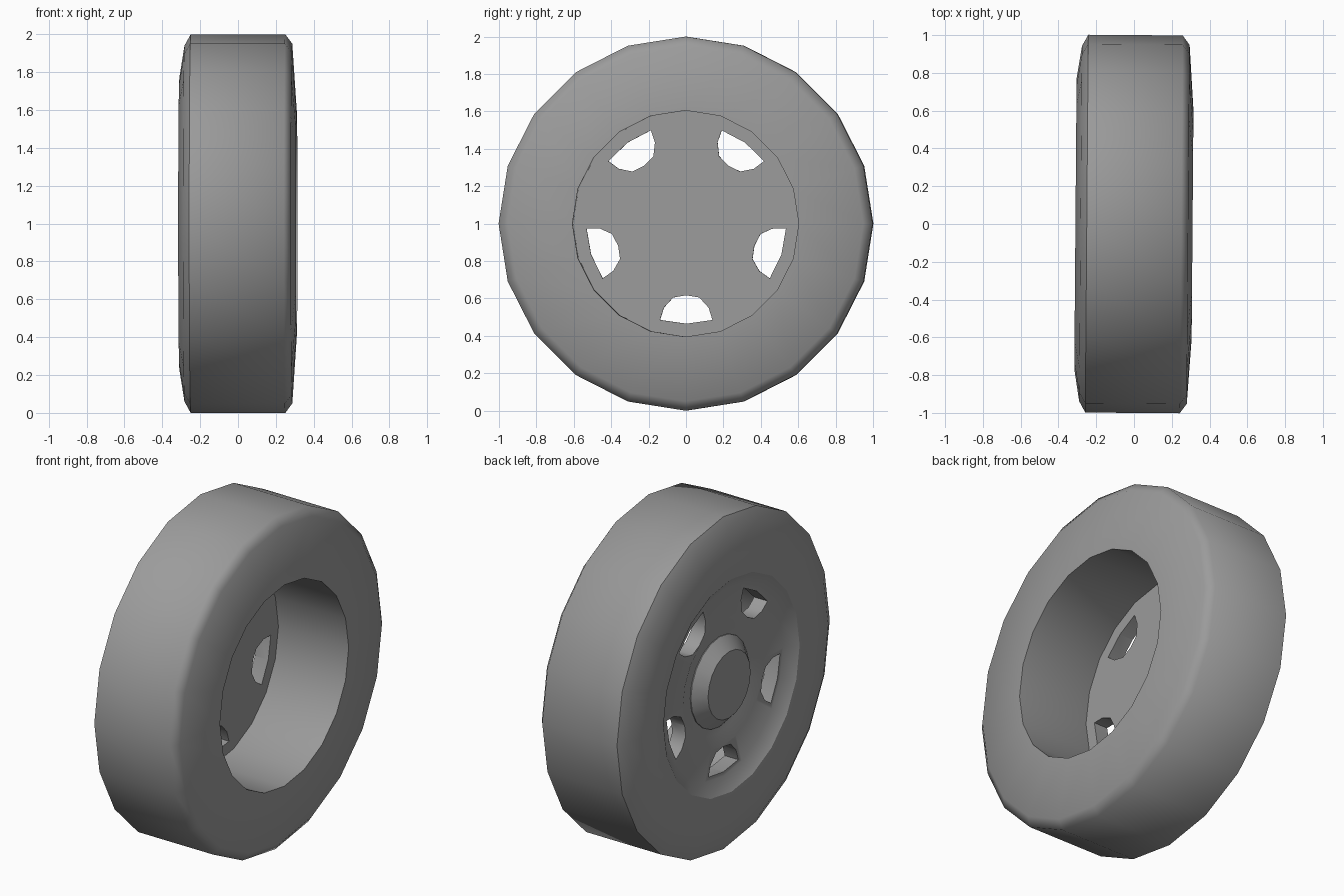
import bpy, bmesh
from math import sin, cos, pi, radians

SIDES = 20
AXLE = (0, 0, 1)
TILT = -0.008

cube = bpy.data.objects.get("Cube")
if cube:
    bpy.data.objects.remove(cube, do_unlink=True)

grey = bpy.data.materials.new("dark_grey")
grey.use_nodes = True
tone = (0.33, 0.33, 0.33, 1)
grey.diffuse_color = tone
for node in grey.node_tree.nodes:
    if node.type == "BSDF_PRINCIPLED":
        node.inputs["Base Color"].default_value = tone


def finish(name, bm):
    """Turn a bmesh into an object placed on the axle."""
    bmesh.ops.recalc_face_normals(bm, faces=bm.faces[:])
    mesh = bpy.data.meshes.new(name)
    bm.to_mesh(mesh)
    bm.free()
    mesh.materials.append(grey)
    obj = bpy.data.objects.new(name, mesh)
    bpy.context.collection.objects.link(obj)
    obj.location = AXLE
    obj.rotation_euler.z = TILT
    return obj


def lathe(name, profile, closed):
    """Revolve (radius, x) points around the axle; open profiles get end caps."""
    bm = bmesh.new()
    rings = []
    for r, x in profile:
        turns = [2 * pi * i / SIDES for i in range(SIDES)]
        rings.append([bm.verts.new((x, r * sin(t), r * cos(t))) for t in turns])
    pairs = list(zip(rings, rings[1:]))
    if closed:
        pairs.append((rings[-1], rings[0]))
    else:
        bm.faces.new(rings[0])
        bm.faces.new(rings[-1])
    for a, b in pairs:
        for i in range(SIDES):
            j = (i + 1) % SIDES
            bm.faces.new((a[i], a[j], b[j], b[i]))
    return finish(name, bm)


def smooth(obj, degrees):
    bpy.ops.object.select_all(action="DESELECT")
    obj.select_set(True)
    bpy.context.view_layer.objects.active = obj
    bpy.ops.object.shade_smooth_by_angle(angle=radians(degrees))


# Tyre with rounded shoulders and a deep bore on the inner side
tyre = lathe("tyre", [
    (0.605, 0.31), (0.95, 0.287), (1.0, 0.25), (1.0, -0.25),
    (0.94, -0.283), (0.77, -0.31), (0.64, -0.305), (0.605, -0.16)], True)

# Dished wheel disc with a groove around the hub
disc = lathe("wheel_disc", [
    (0.605, -0.16), (0.64, -0.305), (0.56, -0.25),
    (0.38, -0.25), (0.31, -0.22)], False)

# Hub cap with a chamfered rim
cap = lathe("hub_cap", [(0.27, -0.19), (0.27, -0.225), (0.2, -0.29)], False)

# Five window cutters around the disc
half = [(0.14, -0.515), (0.12, -0.45), (0.07, -0.395)]
outline = [(0, -0.535)] + half + [(0, -0.383)] + [(-y, z) for y, z in reversed(half)]
bm = bmesh.new()
for k in range(5):
    c, s = cos(2 * pi * k / 5), sin(2 * pi * k / 5)
    ends = [[bm.verts.new((x, y * c - z * s, y * s + z * c)) for y, z in outline]
            for x in (-0.4, -0.1)]
    for ring in ends:
        bm.faces.new(ring)
    for i in range(len(outline)):
        j = (i + 1) % len(outline)
        bm.faces.new((ends[0][i], ends[0][j], ends[1][j], ends[1][i]))
cutter = finish("window_cutter", bm)
cutter.hide_render = True

# Cut the windows and drop the cutter
cut = disc.modifiers.new("windows", "BOOLEAN")
cut.operation = "DIFFERENCE"
cut.solver = "EXACT"
cut.object = cutter
bpy.context.view_layer.update()
bpy.context.view_layer.objects.active = disc
bpy.ops.object.modifier_apply(modifier=cut.name)
bpy.data.objects.remove(cutter, do_unlink=True)

smooth(tyre, 60)
smooth(disc, 45)
smooth(cap, 30)
